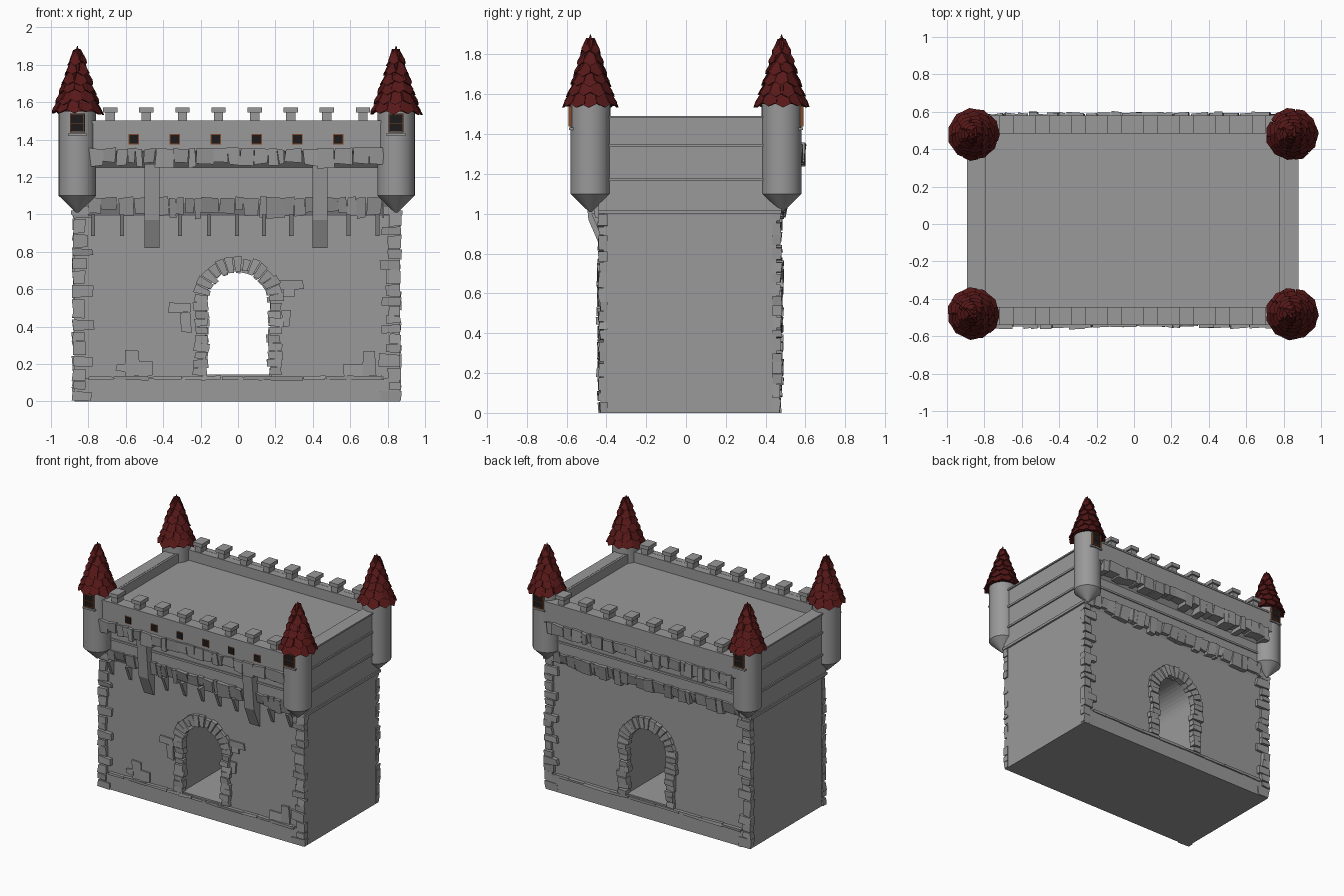
import bpy, bmesh, random
from math import sin, cos, pi, tau
from mathutils import Vector

if "Cube" in bpy.data.objects:
    bpy.data.objects.remove(bpy.data.objects["Cube"])

random.seed(7)
XO = -0.007            # small sideways offset of the whole keep


def material(name, rgb):
    m = bpy.data.materials.new(name)
    m.diffuse_color = (*rgb, 1)
    m.use_nodes = True
    m.node_tree.nodes["Principled BSDF"].inputs["Base Color"].default_value = m.diffuse_color
    return m


STONE = material("dark_stone", (0.32, 0.32, 0.32))
RED = material("red_tile", (0.095, 0.009, 0.009))
BROWN = material("brown_frame", (0.22, 0.07, 0.025))
DARK = material("dark_opening", (0.012, 0.010, 0.010))


def finish(bm, name, mat=STONE, smooth=False):
    bmesh.ops.recalc_face_normals(bm, faces=bm.faces)
    me = bpy.data.meshes.new(name)
    bm.to_mesh(me)
    bm.free()
    ob = bpy.data.objects.new(name, me)
    bpy.context.collection.objects.link(ob)
    me.materials.append(mat)
    if smooth:
        bpy.ops.object.select_all(action='DESELECT')
        ob.select_set(True)
        bpy.context.view_layer.objects.active = ob
        bpy.ops.object.shade_smooth_by_angle(angle=0.6)
    return ob


def prism(bm, pts, vec):
    a = [bm.verts.new(p) for p in pts]
    b = [bm.verts.new(Vector(p) + Vector(vec)) for p in pts]
    bm.faces.new(a)
    bm.faces.new(b[::-1])
    for i in range(len(a)):
        j = (i + 1) % len(a)
        bm.faces.new((a[i], b[i], b[j], a[j]))


def box(bm, x0, x1, y0, y1, z0, z1):
    prism(bm, [(x0, y0, z0), (x1, y0, z0), (x1, y1, z0), (x0, y1, z0)], (0, 0, z1 - z0))


def stone(bm, quad, yin, yout, ytop=None, j=0.006):
    # rough block: jittered x-z quad (bottom two, then top two) between two depths
    ytop = yout if ytop is None else ytop
    r = lambda: random.uniform(-j, j)
    front = [(x + r(), (yout if i < 2 else ytop) + r() * 0.8, max(0, z + r())) for i, (x, z) in enumerate(quad)]
    a = [bm.verts.new(p) for p in front]
    b = [bm.verts.new((p[0], yin, p[2])) for p in front]
    bm.faces.new(a)
    bm.faces.new(b[::-1])
    for i in range(4):
        k = (i + 1) % 4
        bm.faces.new((a[i], b[i], b[k], a[k]))


def rect(x0, x1, z0, z1):
    return [(x0, z0), (x1, z0), (x1, z1), (x0, z1)]


def depth(s, d):
    # distance from the centre to a y position; the back sits slightly further out
    return -d if s < 0 else d + 0.04


# Lower wall with arched passage
bm = bmesh.new()
arch = [(-0.175 * cos(pi * i / 20), 0.53 + 0.175 * sin(pi * i / 20)) for i in range(21)]
outline = [(-0.875, 0.12), (-0.175, 0.12)] + arch + [(0.175, 0.12), (0.865, 0.12), (0.865, 1.0), (-0.875, 1.0)]
prism(bm, [(x, -0.415, z) for x, z in outline], (0, 0.87, 0))
finish(bm, "gate_wall")

# Base plinth and passage floor
bm = bmesh.new()
box(bm, -0.875, 0.865, -0.43, 0.47, 0, 0.125)
box(bm, -0.18, 0.18, -0.425, 0.465, 0.12, 0.145)
finish(bm, "base_plinth")

# Upper storey with sunken roof and front/back parapets
bm = bmesh.new()
half = [(0.415, 0.99), (0.45, 1.06), (0.45, 1.25), (0.535, 1.34), (0.535, 1.5), (0.445, 1.5), (0.445, 1.42)]
prof = [(depth(-1, d), z) for d, z in half] + [(depth(1, d), z) for d, z in half[::-1]]
prism(bm, [(-0.85, y, z) for y, z in prof], (1.685, 0, 0))
finish(bm, "upper_storey")

# Side walls with stepped trims
bm = bmesh.new()
for s in (-1, 1):
    def slab(a, b, z0, z1):
        x0, x1 = sorted((s * a + XO, s * b + XO))
        box(bm, x0, x1, -0.44, 0.48, z0, z1)
    slab(0.785, 0.876, 1.0, 1.49)
    for z0, z1 in ((1.0, 1.02), (1.165, 1.18), (1.335, 1.35), (1.48, 1.492)):
        slab(0.80, 0.886, z0, z1)
finish(bm, "side_walls")

# Thin string courses on front and back
bm = bmesh.new()
for s in (-1, 1):
    ya, yb = sorted((depth(s, 0.44), depth(s, 0.458)))
    box(bm, -0.8, 0.78, ya, yb, 1.165, 1.18)
    ya, yb = sorted((depth(s, 0.5), depth(s, 0.54)))
    box(bm, -0.8, 0.78, ya, yb, 1.487, 1.501)
finish(bm, "string_courses")

# Masonry on front and back
for s, side in ((-1, "front"), (1, "back")):
    yin = depth(s, 0.395)
    # corner quoins
    bm = bmesh.new()
    for sx in (-1, 1):
        z, k = 0.0, 0
        while z < 0.98:
            h = min(random.uniform(0.045, 0.08), 1.0 - z)
            w = random.uniform(0.06, 0.08) + (0.04 if k % 3 == 0 else 0)
            xs = sorted((sx * 0.877 + XO, sx * (0.877 - w) + XO))
            stone(bm, rect(*xs, z + 0.006, z + h), yin, depth(s, random.uniform(0.432, 0.444)))
            z += h
            k += 1
    finish(bm, side + "_quoins")

    # arch surround: jambs and voussoirs
    bm = bmesh.new()
    for sx in (-1, 1):
        for i in range(9):
            z = 0.14 + i * 0.0435
            xs = sorted((sx * random.uniform(0.153, 0.17), sx * random.uniform(0.225, 0.25)))
            stone(bm, rect(*xs, z, z + 0.04), yin, depth(s, random.uniform(0.438, 0.45)), j=0.005)
    n = 15
    for i in range(n):
        a0, a1 = pi * (i + 0.06) / n, pi * (i + 0.94) / n
        ri, ro = random.uniform(0.155, 0.172), random.uniform(0.235, 0.252)
        quad = [(r * cos(a), 0.53 + r * sin(a)) for r, a in ((ri, a0), (ro, a0), (ro, a1), (ri, a1))]
        stone(bm, quad, yin, depth(s, random.uniform(0.438, 0.45)), j=0.004)
    finish(bm, side + "_arch_stones")

    # two projecting stone rows
    for name, z0, z1, db, dt in (("lower", 0.99, 1.09, 0.455, 0.475), ("upper", 1.255, 1.352, 0.552, 0.558)):
        bm = bmesh.new()
        x = -0.8
        while x < 0.77:
            w = random.uniform(0.035, 0.1)
            e = random.uniform(-0.01, 0.004)
            stone(bm, rect(x + 0.003, min(x + w, 0.78), z0 + random.uniform(-0.012, 0.03), z1),
                  yin, depth(s, db + e), depth(s, dt + e), j=0.007)
            x += w
        finish(bm, f"{side}_{name}_stone_row")

    # plinth coping
    bm = bmesh.new()
    x = -0.8
    while x < 0.77:
        w = random.uniform(0.1, 0.25)
        stone(bm, rect(x, min(x + w, 0.78), 0.115, 0.135), yin, depth(s, 0.44), j=0.004)
        x += w
    finish(bm, side + "_plinth_coping")

    # T-shaped merlons
    bm = bmesh.new()
    for i in range(8):
        x = -0.683 + i * 0.193
        for w, d0, d1, z0, z1 in ((0.025, 0.452, 0.525, 1.49, 1.546), (0.038, 0.443, 0.54, 1.544, 1.572)):
            ya, yb = sorted((depth(s, d0), depth(s, d1)))
            box(bm, x - w, x + w, ya, yb, z0, z1)
    finish(bm, side + "_merlons")

# Loose wall stones on the front
bm = bmesh.new()
for r in ((0.22, 0.35, 0.60, 0.655), (0.24, 0.305, 0.56, 0.60), (0.235, 0.28, 0.40, 0.49),
          (-0.37, -0.25, 0.475, 0.525), (-0.31, -0.25, 0.37, 0.475), (-0.65, -0.59, 0.16, 0.2),
          (-0.6, -0.53, 0.135, 0.275), (-0.53, -0.46, 0.135, 0.21), (0.57, 0.67, 0.135, 0.2),
          (0.67, 0.735, 0.135, 0.265)):
    stone(bm, rect(*r), -0.39, -0.428)
finish(bm, "front_loose_stones")

# Brackets under the front ledges
bm = bmesh.new()
for x in (-0.46, 0.438):
    prism(bm, [(x - 0.041, y, z) for y, z in ((-0.4, 0.82), (-0.425, 0.82), (-0.49, 0.97), (-0.52, 1.27), (-0.4, 1.27))],
          (0.082, 0, 0))
for x in (-0.775, -0.62, -0.31, -0.155, -0.005, 0.14, 0.285, 0.59, 0.745):
    prism(bm, [(x - 0.011, y, z) for y, z in ((-0.4, 0.885), (-0.425, 0.885), (-0.475, 1.0), (-0.4, 1.0))], (0.022, 0, 0))
finish(bm, "front_brackets")

# Small square windows in the front parapet
fr, pane = bmesh.new(), bmesh.new()
for i in range(6):
    x = -0.558 + i * 0.219
    box(fr, x - 0.028, x + 0.028, -0.538, -0.52, 1.373, 1.429)
    box(pane, x - 0.023, x + 0.023, -0.54, -0.52, 1.378, 1.424)
finish(fr, "parapet_window_frames", BROWN)
finish(pane, "parapet_windows", DARK)


def lathe(bm, cx, cy, prof, n=32):
    rings = [[bm.verts.new((cx + r * cos(tau * i / n), cy + r * sin(tau * i / n), z)) for i in range(n)] for r, z in prof]
    for p, q in zip(rings, rings[1:]):
        for i in range(n):
            bm.faces.new((p[i], p[(i + 1) % n], q[(i + 1) % n], q[i]))
    bm.faces.new(rings[0][::-1])
    bm.faces.new(rings[-1])


def roof_radius(z):
    return 0.004 + 0.114 * max(0, 1 - (z - 1.545) / 0.35) ** 1.1


def tile(bm, cx, cy, a, z, w, length):
    # shingle lying on the roof cone with a pointed, flared lower edge
    out, tan = Vector((cos(a), sin(a), 0)), Vector((-sin(a), cos(a), 0))
    shape = [(-0.7 * w, z + length, 0.0), (-w, z + 0.014, 0.015), (0, z - 0.006, 0.021),
             (w, z + 0.014, 0.015), (0.7 * w, z + length, 0.0)]
    pts = [Vector((cx, cy, h)) + out * (roof_radius(h) + f) + tan * u for u, h, f in shape]
    prism(bm, pts, out * -0.012)


# Corner turrets
for sx, xname in ((-1, "left"), (1, "right")):
    for s, yname in ((-1, "front"), (1, "back")):
        cx, cy = sx * 0.852 + XO, s * 0.48
        name = f"{yname}_{xname}_turret"
        bm = bmesh.new()
        lathe(bm, cx, cy, [(0.008, 1.01), (0.1, 1.1), (0.1, 1.55)])
        finish(bm, name, smooth=True)
        # shingled roof
        bm = bmesh.new()
        lathe(bm, cx, cy, [(roof_radius(z), z) for z in (1.55, 1.65, 1.75, 1.84)] + [(0.002, 1.9)], 16)
        for row, n in enumerate((11, 10, 9, 7, 6, 5)):
            z = 1.546 + row * 0.052
            r = roof_radius(z) + 0.016
            for i in range(n):
                tile(bm, cx, cy, tau * (i + 0.5 * (row % 2)) / n + random.uniform(-0.07, 0.07),
                     z + random.uniform(-0.008, 0.008), r * pi / n * 1.06, 0.07)
        finish(bm, name + "_roof", RED)
        # window with frame and bars facing outward
        fr, pane = bmesh.new(), bmesh.new()

        def panel(b, x0, x1, d, z0, z1):
            box(b, cx + x0, cx + x1, *sorted((s * 0.55, s * d)), z0, z1)
        panel(pane, -0.034, 0.034, 0.584, 1.445, 1.535)
        for x0, x1, z0, z1 in ((-0.04, -0.035, 1.438, 1.54), (0.035, 0.04, 1.438, 1.54), (-0.04, 0.04, 1.438, 1.444),
                               (-0.04, 0.04, 1.534, 1.54), (-0.034, 0.034, 1.486, 1.489)):
            panel(fr, x0, x1, 0.59, z0, z1)
        finish(pane, name + "_window", DARK)
        finish(fr, name + "_window_frame", BROWN)
        bm = bmesh.new()
        panel(bm, -0.05, 0.05, 0.588, 1.42, 1.432)
        finish(bm, name + "_sill")
